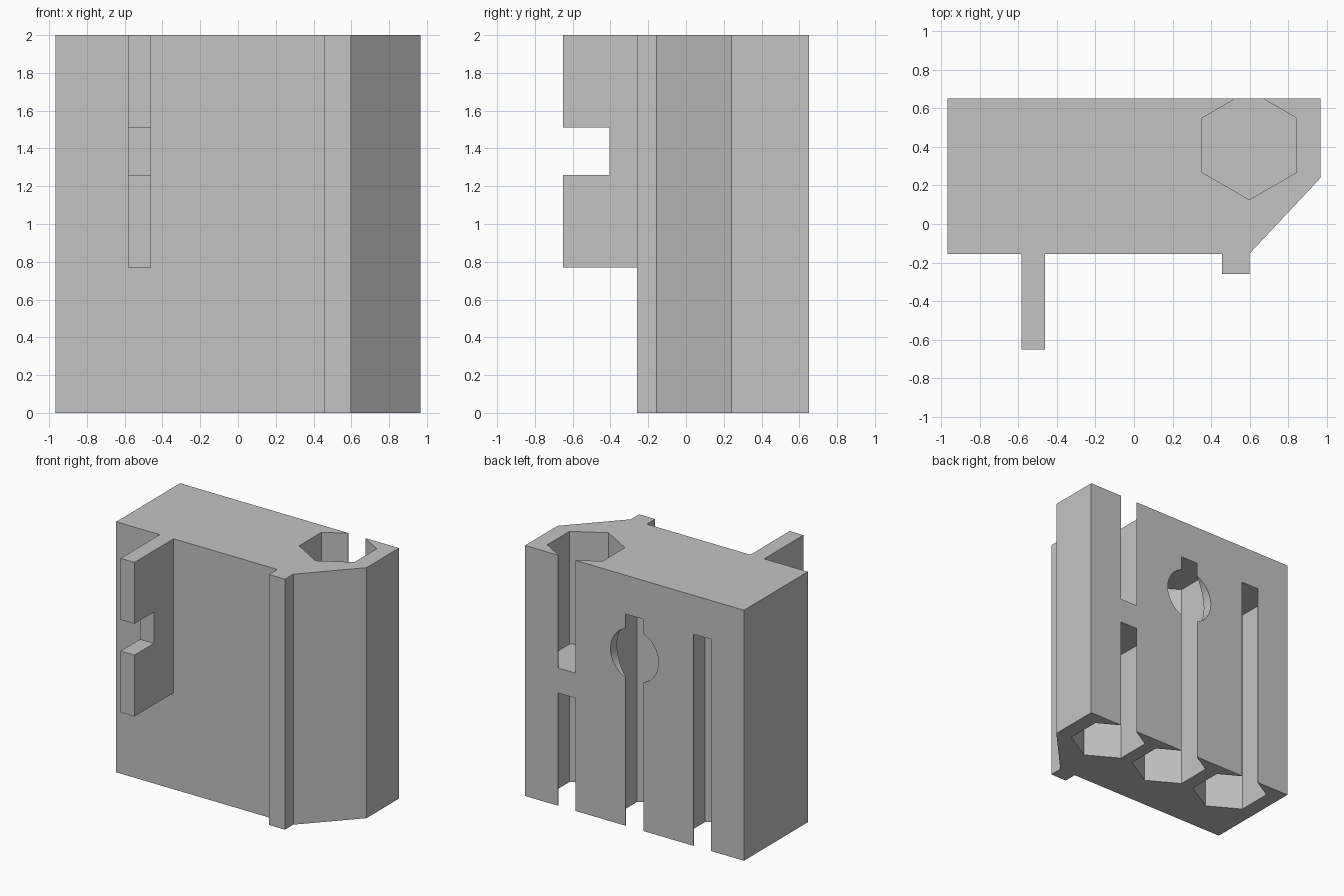
import bpy, bmesh, math
from mathutils import Vector

cube = bpy.data.objects.get("Cube")
if cube:
    bpy.data.objects.remove(cube, do_unlink=True)

grey = bpy.data.materials.new("plain_grey")
grey.use_nodes = True
colour = (0.55, 0.55, 0.55, 1)
grey.diffuse_color = colour
grey.node_tree.nodes["Principled BSDF"].inputs["Base Color"].default_value = colour


def prism(name, base, sweep):
    """Extrude a flat loop of 3D points along a vector."""
    bm = bmesh.new()
    face = bm.faces.new([bm.verts.new(p) for p in base])
    new = bmesh.ops.extrude_face_region(bm, geom=[face])["geom"]
    bmesh.ops.translate(bm, vec=Vector(sweep),
                        verts=[v for v in new if isinstance(v, bmesh.types.BMVert)])
    bmesh.ops.recalc_face_normals(bm, faces=bm.faces)
    mesh = bpy.data.meshes.new(name)
    bm.to_mesh(mesh)
    bm.free()
    mesh.materials.append(grey)
    obj = bpy.data.objects.new(name, mesh)
    bpy.context.collection.objects.link(obj)
    return obj


def upright(name, outline, z0, z1):
    return prism(name, [(x, y, z0) for x, y in outline], (0, 0, z1 - z0))


def combine(target, tool, operation):
    """Apply a boolean and discard the tool."""
    tool.hide_render = True
    mod = target.modifiers.new("bool", "BOOLEAN")
    mod.operation, mod.object, mod.solver = operation, tool, "EXACT"
    bpy.context.view_layer.objects.active = target
    bpy.ops.object.modifier_apply(modifier=mod.name)
    bpy.data.objects.remove(tool, do_unlink=True)


FRONT, BACK, TOP = -0.155, 0.65, 2.0

# Main block with a chamfered corner and a full-height rib
block = upright("holder_block", [
    (-0.967, FRONT), (0.455, FRONT), (0.455, -0.26), (0.597, -0.26),
    (0.597, FRONT), (0.967, 0.24), (0.967, BACK), (-0.967, BACK)], 0, TOP)

# Notched fin on the front
fin_side = [(FRONT + 0.05, 0.77), (-0.65, 0.77), (-0.65, 1.26), (-0.405, 1.26),
            (-0.405, 1.51), (-0.65, 1.51), (-0.65, TOP), (FRONT + 0.05, TOP)]
fin = prism("front_fin", [(-0.582, y, z) for y, z in fin_side], (0.122, 0, 0))
combine(block, fin, "UNION")

# Hexagonal sockets, each opened to the back by a narrow slot
HEX_Y, HEX_R, SLOT = 0.408, 0.282, 0.078
for x, z0, z1 in [(-0.6, -0.1, 1.69), (0, -0.1, 1.69),
                  (0.597, -0.1, 0.9), (0.597, 1.1, 2.1)]:
    hexagon = [(x + HEX_R * math.sin(math.tau * i / 6),
                HEX_Y + HEX_R * math.cos(math.tau * i / 6)) for i in range(6)]
    combine(block, upright("socket_cutter", hexagon, z0, z1), "DIFFERENCE")
    slot = [(x - SLOT, HEX_Y), (x + SLOT, HEX_Y), (x + SLOT, 0.8), (x - SLOT, 0.8)]
    combine(block, upright("slot_cutter", slot, z0, z1), "DIFFERENCE")

# Round entry hole in the middle slot
ring = [(0.212 * math.cos(math.tau * i / 48), HEX_Y,
         1.38 + 0.212 * math.sin(math.tau * i / 48)) for i in range(48)]
combine(block, prism("entry_cutter", ring, (0, 0.4, 0)), "DIFFERENCE")

# Flat faces with a smooth round hole
bpy.ops.object.select_all(action="DESELECT")
block.select_set(True)
bpy.context.view_layer.objects.active = block
bpy.ops.object.shade_smooth_by_angle(angle=math.radians(20))
